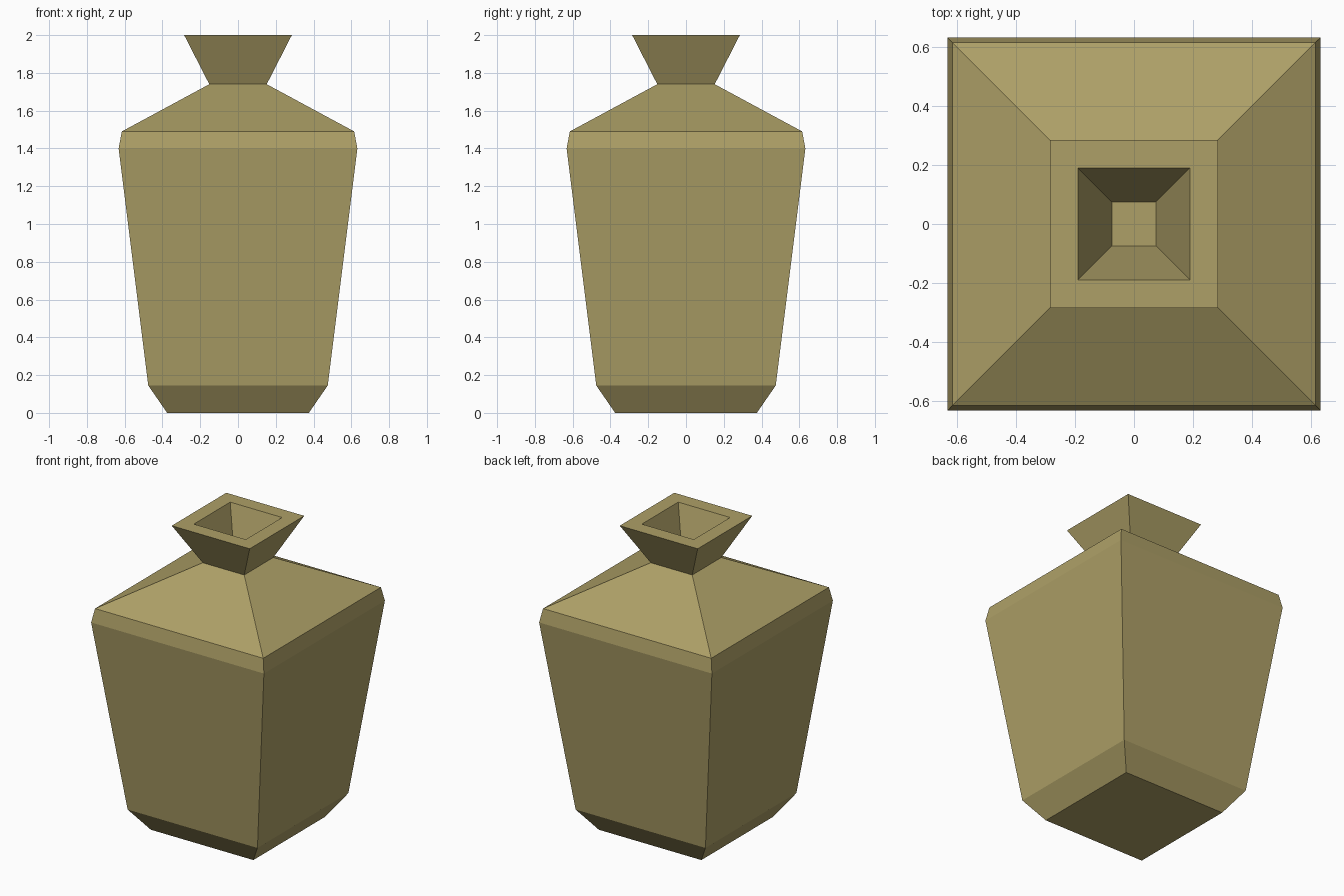
import bpy, bmesh

if "Cube" in bpy.data.objects:
    bpy.data.objects.remove(bpy.data.objects["Cube"])

# Square-section profile: (half width, height), from the base up, over the rim and down into the mouth
PROFILE = [
    (0.375, 0.0), (0.475, 0.145),      # chamfered foot
    (0.632, 1.40), (0.615, 1.49),      # tapering body and shoulder edge
    (0.152, 1.74), (0.285, 2.0),       # sloped shoulder and flared neck
    (0.19, 2.0), (0.075, 1.65),        # flat rim and mouth
]
CORNERS = [(-1, -1), (1, -1), (1, 1), (-1, 1)]

clay = bpy.data.materials.new("olive_clay")
clay.diffuse_color = (0.42, 0.35, 0.135, 1.0)
clay.use_nodes = True
clay.node_tree.nodes["Principled BSDF"].inputs["Base Color"].default_value = clay.diffuse_color

# Square vase: rings joined by flat quads, closed at the base and the mouth floor
bm = bmesh.new()
rings = [[bm.verts.new((w * x, w * y, z)) for x, y in CORNERS] for w, z in PROFILE]
for low, high in zip(rings, rings[1:]):
    for i in range(4):
        j = (i + 1) % 4
        bm.faces.new((low[i], low[j], high[j], high[i]))
bm.faces.new(rings[0][::-1])
bm.faces.new(rings[-1])

mesh = bpy.data.meshes.new("square_vase")
bm.to_mesh(mesh)
bm.free()
mesh.materials.append(clay)
vase = bpy.data.objects.new("square_vase", mesh)
bpy.context.collection.objects.link(vase)
